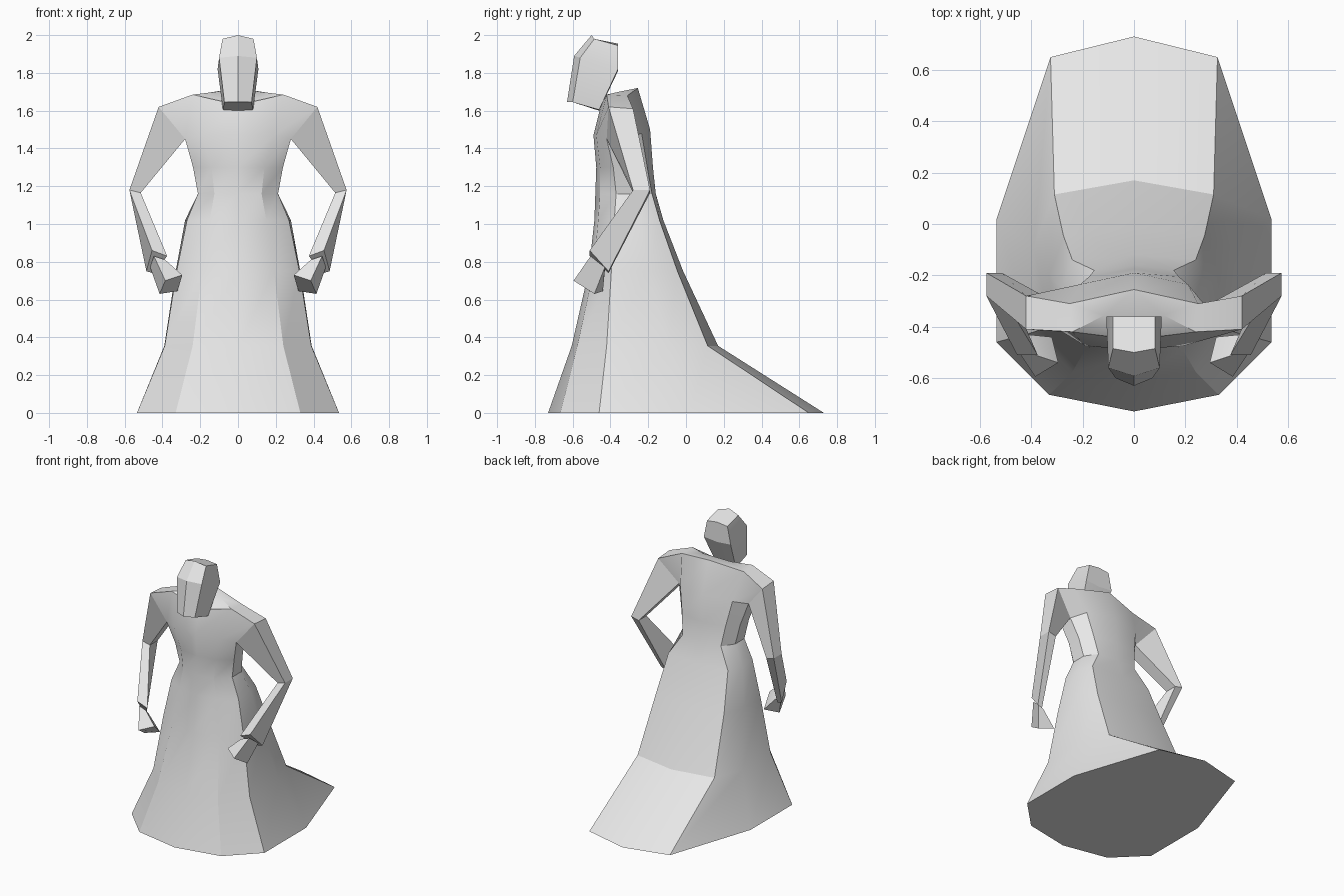
import bpy, bmesh, math

if "Cube" in bpy.data.objects:
    bpy.data.objects.remove(bpy.data.objects["Cube"])

grey = bpy.data.materials.new("light grey")
grey.diffuse_color = (0.8, 0.8, 0.8, 1)
grey.use_nodes = True
grey.node_tree.nodes["Principled BSDF"].inputs["Base Color"].default_value = grey.diffuse_color


def finish(name, bm, angle):
    bmesh.ops.remove_doubles(bm, verts=bm.verts, dist=0.0005)
    bmesh.ops.recalc_face_normals(bm, faces=bm.faces)
    me = bpy.data.meshes.new(name)
    bm.to_mesh(me)
    bm.free()
    me.materials.append(grey)
    ob = bpy.data.objects.new(name, me)
    bpy.context.collection.objects.link(ob)
    bpy.ops.object.select_all(action='DESELECT')
    ob.select_set(True)
    bpy.context.view_layer.objects.active = ob
    bpy.ops.object.shade_smooth_by_angle(angle=math.radians(angle))
    return ob


def loft(bm, rings, skip=()):
    """Skin closed rings; skip holds (level, segment) pairs left open."""
    vs = [[bm.verts.new(p) for p in r] for r in rings]
    n = len(vs[0])
    for k in range(len(vs) - 1):
        for i in range(n):
            if (k, i) not in skip:
                j = (i + 1) % n
                bm.faces.new((vs[k][i], vs[k][j], vs[k + 1][j], vs[k + 1][i]))
    return vs


def mirrored(half):
    """Half ring from front centre to back centre -> full ring."""
    return half + [(-x, y, z) for x, y, z in reversed(half[1:-1])]


# Gown and torso: front centre, front, side front, side back, back, back centre
def level(z, *xy):
    return [(x, y, z) for x, y in xy]


armpit = [(0, -.49, 1.47), (.19, -.475, 1.47), (.28, -.42, 1.45),
          (.28, -.32, 1.45), (.21, -.235, 1.48), (0, -.19, 1.5)]
shoulder = [(0, -.45, 1.63), (.24, -.42, 1.685), (.42, -.41, 1.62),
            (.42, -.28, 1.61), (.25, -.31, 1.68), (0, -.255, 1.72)]
halves = [
    level(0, (0, -.73), (.33, -.665), (.535, -.46), (.535, .02), (.325, .65), (0, .73)),
    level(.355, (0, -.605), (.24, -.575), (.388, -.42), (.39, -.09), (.31, .115), (0, .17)),
    level(.75, (0, -.515), (.19, -.49), (.325, -.395), (.33, -.2), (.275, -.045), (0, -.015)),
    level(1.02, (0, -.485), (.15, -.465), (.27, -.38), (.28, -.25), (.24, -.14), (0, -.12)),
    level(1.16, (0, -.48), (.125, -.455), (.212, -.37), (.212, -.265), (.155, -.18), (0, -.16)),
    level(1.3, (0, -.475), (.14, -.455), (.238, -.385), (.238, -.285), (.175, -.205), (0, -.175)),
    armpit, shoulder,
]
bm = bmesh.new()
# arm openings are left free on both sides
v = loft(bm, [mirrored(h) for h in halves], skip={(6, 2), (6, 7)})
bm.faces.new(v[0])
# shoulder top with a raised collar ridge and dipped neckline
top = v[-1]
m = [bm.verts.new(p) for p in ((-.115, -.355, 1.7), (.115, -.355, 1.7))]
n = [bm.verts.new(p) for p in ((-.12, -.435, 1.645), (.12, -.435, 1.645))]
for s, (f, sf, sb, b) in ((1, (1, 2, 3, 4)), (0, (9, 8, 7, 6))):
    bm.faces.new((top[f], top[sf], top[sb], top[b]))
    bm.faces.new((top[f], top[b], m[s]))
    bm.faces.new((top[b], top[5], m[s]))
    bm.faces.new((top[f], m[s], n[s]))
    bm.faces.new((top[f], n[s], top[0]))
bm.faces.new((m[0], m[1], top[5]))
bm.faces.new((n[0], n[1], m[1], m[0]))
bm.faces.new((top[0], n[1], n[0]))
finish("gown_and_torso", bm, 30)

# Arms: each ring is front outer, back outer, back inner, front inner
arm = [
    [shoulder[2], shoulder[3], armpit[3], armpit[2]],
    [(.575, -.28, 1.18), (.575, -.19, 1.18), (.515, -.19, 1.165), (.515, -.28, 1.165)],
    [(.455, -.51, .86), (.485, -.41, .75), (.45, -.41, .74), (.375, -.51, .83)],
]
hand = [
    [(.445, -.505, .83), (.465, -.43, .77), (.42, -.43, .75), (.385, -.51, .81)],
    [(.385, -.595, .70), (.415, -.485, .63), (.32, -.44, .645), (.295, -.54, .73)],
]
for side, s in (("right", 1), ("left", -1)):
    for part, rings, base in (("arm", arm, False), ("hand", hand, True)):
        bm = bmesh.new()
        v = loft(bm, [[(s * x, y, z) for x, y, z in r] for r in rings])
        bm.faces.new(v[-1])
        if base:
            bm.faces.new(v[0])
        finish(side + "_" + part, bm, 25)

# Head: faceted, leaning forward, with a centre ridge on the face
head = [
    mirrored([(0, -.63, 1.645), (.072, -.6, 1.645), (.08, -.46, 1.605), (0, -.46, 1.6)]),
    mirrored([(0, -.592, 1.89), (.1, -.56, 1.88), (.108, -.36, 1.82), (0, -.36, 1.81)]),
    mirrored([(0, -.5, 2.0), (.082, -.485, 1.98), (.082, -.36, 1.945), (0, -.36, 1.955)]),
]
bm = bmesh.new()
v = loft(bm, head)
bm.faces.new(v[0])
bm.faces.new(v[-1])
finish("head", bm, 25)
